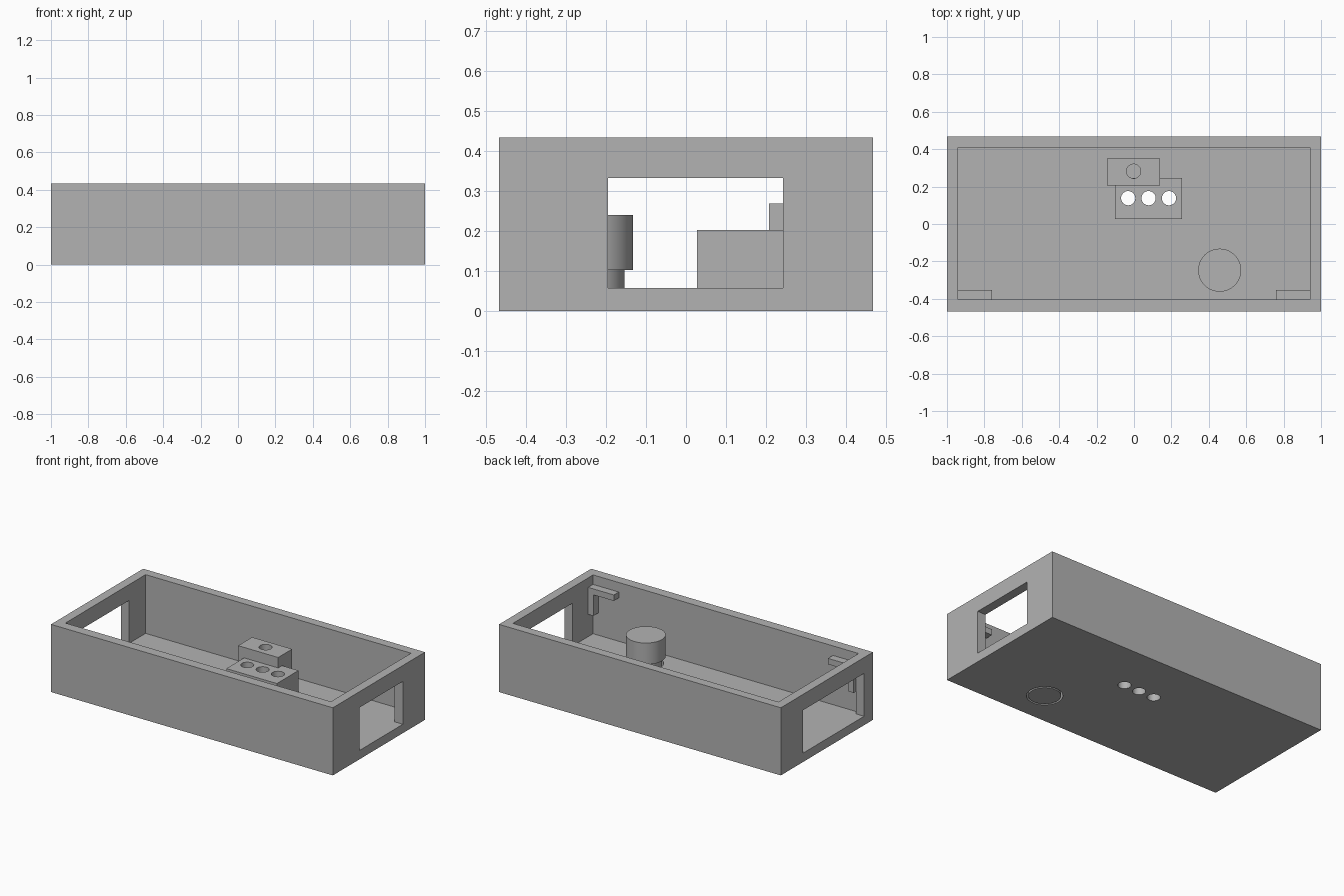
import bpy
from math import radians

if "Cube" in bpy.data.objects:
    bpy.data.objects.remove(bpy.data.objects["Cube"], do_unlink=True)

grey = bpy.data.materials.new("light grey")
grey.use_nodes = True
COLOUR = (0.45, 0.45, 0.45, 1)
grey.diffuse_color = COLOUR
grey.node_tree.nodes["Principled BSDF"].inputs["Base Color"].default_value = COLOUR


def finish(name):
    obj = bpy.context.object
    obj.name = name
    obj.data.materials.append(grey)
    bpy.ops.object.transform_apply(location=True, rotation=True, scale=True)
    return obj


def box(name, x, y, z):
    """Box from its (low, high) range on each axis."""
    ranges = (x, y, z)
    bpy.ops.mesh.primitive_cube_add(size=1, location=[(a + b) / 2 for a, b in ranges])
    bpy.context.object.scale = [b - a for a, b in ranges]
    return finish(name)


def cylinder(name, x, y, radius, z):
    bpy.ops.mesh.primitive_cylinder_add(
        vertices=64, radius=radius, depth=z[1] - z[0], location=(x, y, sum(z) / 2))
    return finish(name)


def combine(obj, other, operation):
    mod = obj.modifiers.new(operation.lower(), 'BOOLEAN')
    mod.operation = operation
    mod.solver = 'EXACT'
    mod.object = other
    bpy.context.view_layer.objects.active = obj
    bpy.ops.object.modifier_apply(modifier=mod.name)
    bpy.data.objects.remove(other, do_unlink=True)


def cut(obj, cutter):
    combine(obj, cutter, 'DIFFERENCE')


def smooth(obj):
    bpy.ops.object.select_all(action='DESELECT')
    obj.select_set(True)
    bpy.context.view_layer.objects.active = obj
    bpy.ops.object.shade_smooth_by_angle(angle=radians(30))


FLOOR, HEIGHT = 0.057, 0.434
LEFT, RIGHT = 0.942, -0.942
FRONT = -0.404
BUTTON = (0.458, -0.247)
HOLES = (-0.031, 0.078, 0.187)

# Open-topped tray with a window in each end wall
tray = box("tray", (-1, 1), (-0.467, 0.467), (0, HEIGHT))
cut(tray, box("cavity", (RIGHT, LEFT), (FRONT, 0.409), (FLOOR, 0.6)))
cut(tray, box("left_window", (0.9, 1.1), (-0.195, 0.243), (FLOOR, 0.332)))
cut(tray, box("right_window", (-1.1, -0.9), (-0.377, 0.243), (FLOOR, 0.332)))

# Lower block, with holes passing through it and the tray floor
block = box("lower_block", (-0.102, 0.257), (0.027, 0.246), (FLOOR, 0.202))
for x in HOLES:
    for part in (tray, block):
        cut(part, cylinder("bore", x, 0.138, 0.038, (-0.1, 0.4)))

# Upper block with a blind hole
upper = box("upper_block", (-0.144, 0.14), (0.207, 0.349), (FLOOR, 0.269))
cut(upper, cylinder("blind_bore", -0.002, 0.282, 0.038, (0.1, 0.4)))

# Push button: wide cap on a stem that sits in a clearance hole
cut(tray, cylinder("button_hole", *BUTTON, 0.104, (-0.1, 0.09)))
cap = cylinder("button_cap", *BUTTON, 0.115, (0.102, 0.24))
stem = cylinder("button_stem", *BUTTON, 0.093, (0, 0.102))

for obj in (tray, block, upper, cap, stem):
    smooth(obj)

# Angle brackets in the two front corners
for side, name in ((1, "left"), (-1, "right")):
    def span(inner):
        return sorted((side * inner, side * LEFT))
    depth = (FRONT, -0.354)
    bracket = box(name + "_bracket", span(0.76), depth, (0.335, 0.373))
    leg = box(name + "_leg", span(0.905), depth, (0.2, 0.36))
    combine(bracket, leg, 'UNION')
